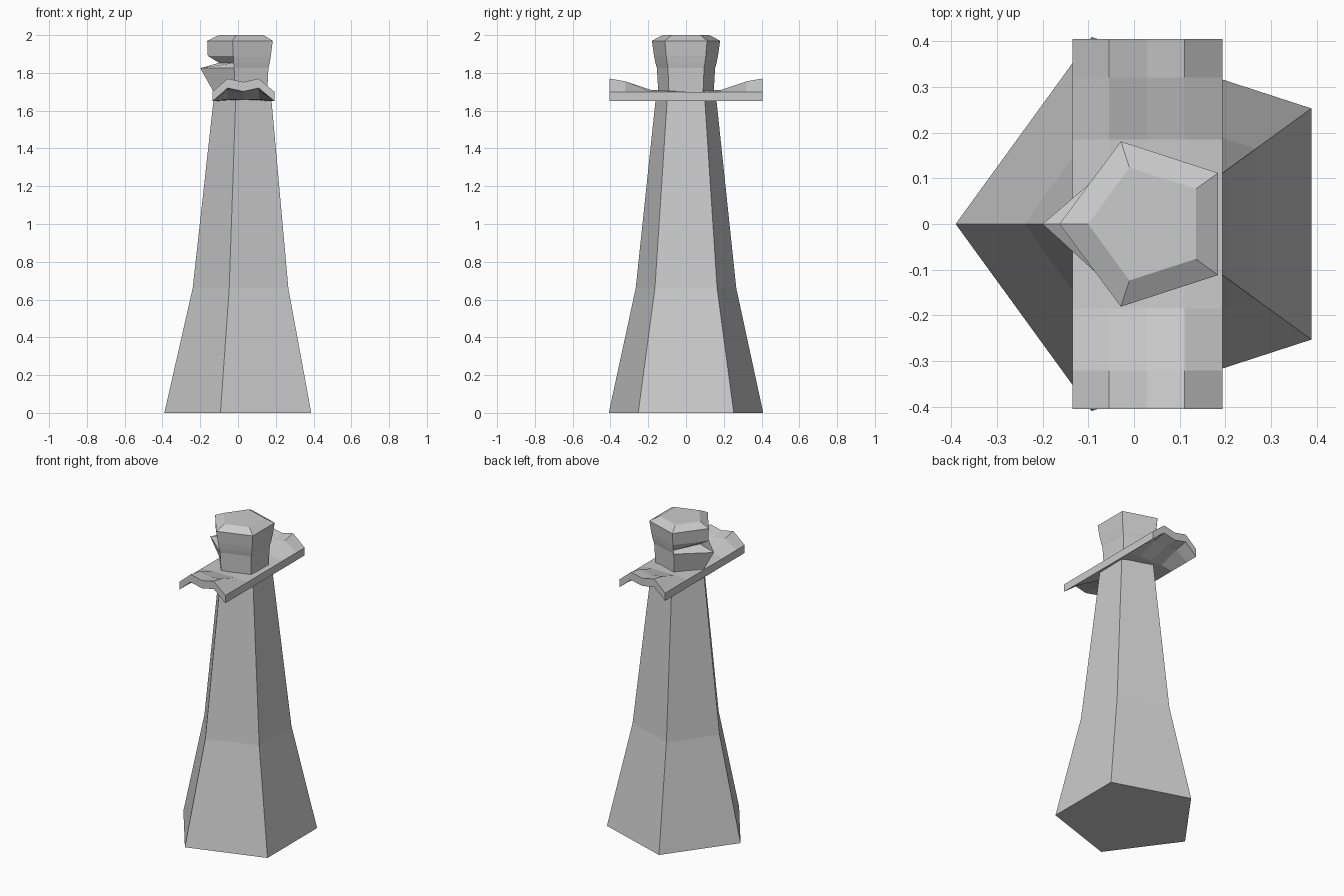
import bpy
from math import cos, sin, tau

if "Cube" in bpy.data.objects:
    bpy.data.objects.remove(bpy.data.objects["Cube"])


def make_object(name, verts, faces):
    mesh = bpy.data.meshes.new(name)
    mesh.from_pydata(verts, [], faces)
    mesh.update()
    obj = bpy.data.objects.new(name, mesh)
    bpy.context.collection.objects.link(obj)
    return obj


def pentagon_loft(name, cx, rings):
    """Stack of pentagons (z, radius, x of the -x corner or None)."""
    verts, n = [], 5
    for z, r, tip in rings:
        for i in range(n):
            a = tau / 2 + tau * i / n
            x = tip if i == 0 and tip is not None else cx + r * cos(a)
            verts.append((x, r * sin(a), z))
    faces = [tuple(reversed(range(n))),
             tuple(range(len(verts) - n, len(verts)))]
    for k in range(len(rings) - 1):
        for i in range(n):
            j = (i + 1) % n
            faces.append((k * n + i, k * n + j, k * n + n + j, k * n + n + i))
    return make_object(name, verts, faces)


# Tapering five-sided body
pentagon_loft("body", 0.04, [(0, 0.43, None), (0.66, 0.28, None),
                             (1.67, 0.168, None)])

# Head with a notch on the -x corner and a bevelled top
pentagon_loft("head", 0.03, [(1.67, 0.153, -0.125), (1.71, 0.155, -0.135),
                             (1.825, 0.162, -0.20), (1.853, 0.17, -0.10),
                             (1.89, 0.178, -0.16), (1.97, 0.19, -0.163),
                             (2.0, 0.13, None)])

# Collar plate: flat in the middle, ends bent up into two ridges
columns = [(-0.135, 0), (-0.055, 1), (0.028, 0.74), (0.11, 1), (0.193, 0)]
half = [(0.405, 0.07), (0.32, 0.055), (0.185, 0.01)]
stations = [(-y, h) for y, h in half] + [(0, 0)] + half[::-1]
verts = [(x, y, z + w * h) for z in (1.65, 1.70)
         for y, h in stations for x, w in columns]
nx, ny = len(columns), len(stations)
top = nx * ny
faces = []
for j in range(ny - 1):
    for i in range(nx - 1):
        q = (j * nx + i, j * nx + i + 1, (j + 1) * nx + i + 1, (j + 1) * nx + i)
        faces += [q[::-1], tuple(v + top for v in q)]
rim = ([i for i in range(nx)] + [j * nx + nx - 1 for j in range(1, ny)]
       + [(ny - 1) * nx + i for i in range(nx - 2, -1, -1)]
       + [j * nx for j in range(ny - 2, 0, -1)])
for a, b in zip(rim, rim[1:] + rim[:1]):
    faces.append((a, b, b + top, a + top))
make_object("collar_plate", verts, faces)
